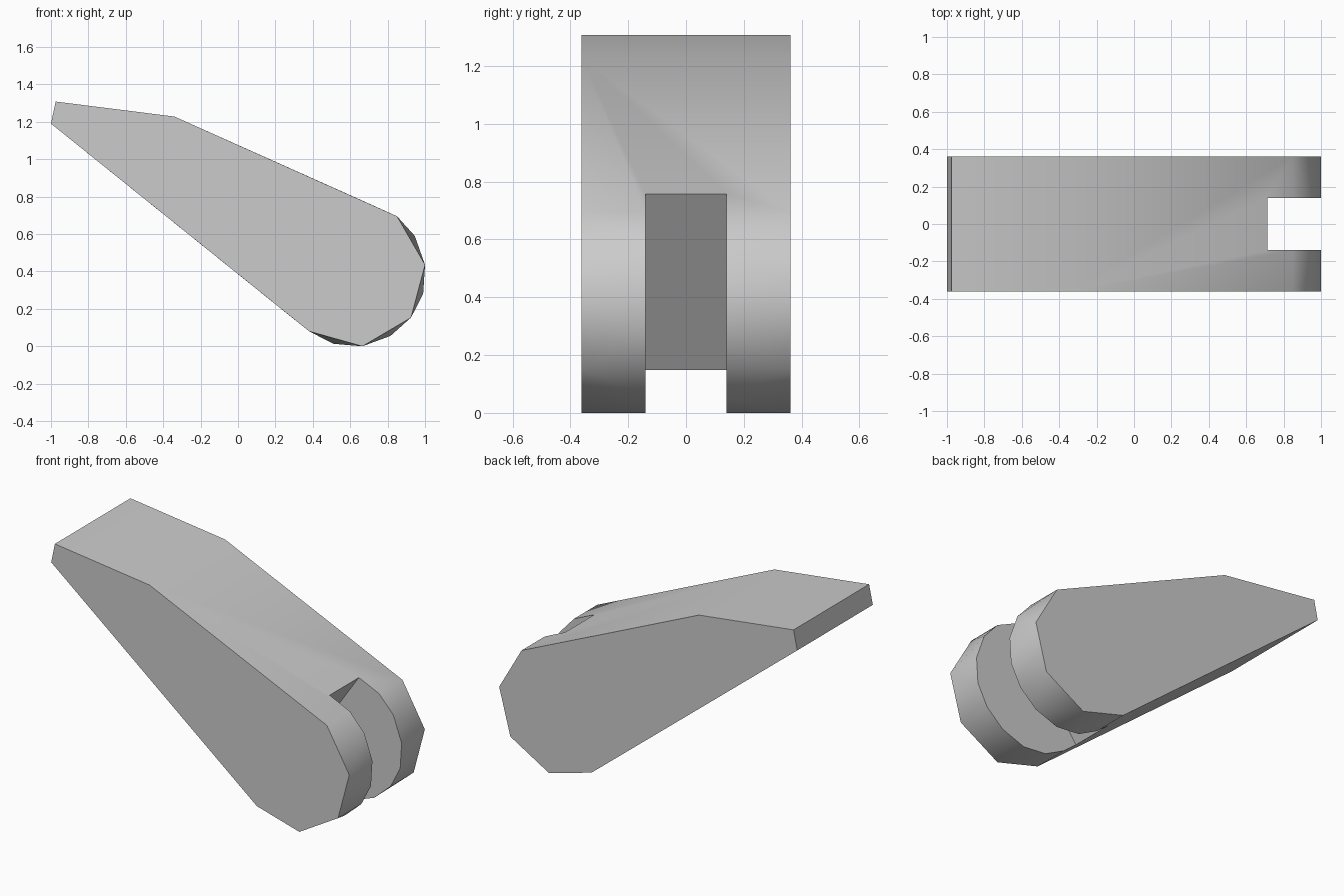
import bpy
import bmesh
from math import radians

if "Cube" in bpy.data.objects:
    bpy.data.objects.remove(bpy.data.objects["Cube"], do_unlink=True)

HALF, SLOT = 0.362, 0.14          # half width of the arm, half width of the slot

# Side profile in x, z
tip = [(-1.0, 1.19), (-0.975, 1.308), (-0.34, 1.228)]
corners = [(0.85, 0.695), (1.0, 0.435), (0.925, 0.153), (0.665, 0.0), (0.38, 0.08)]
middles = [(0.945, 0.59), (0.99, 0.28), (0.815, 0.055), (0.51, 0.013)]
slot_top, slot_bottom = (0.713, 0.757), (0.295, 0.148)

grey = bpy.data.materials.new("grey")
grey.use_nodes = True
colour = (0.6, 0.6, 0.6, 1.0)
grey.diffuse_color = colour
grey.node_tree.nodes["Principled BSDF"].inputs["Base Color"].default_value = colour

bm = bmesh.new()
cache = {}


def vert(p, y):
    if (p, y) not in cache:
        cache[p, y] = bm.verts.new((p[0], y, p[1]))
    return cache[p, y]


def face(*points):
    bm.faces.new([vert(p, y) for p, y in points])


def notched(far, near, notch):
    """Skin across the arm, cut away where the slot opens."""
    half = [(far, HALF), (near, HALF), (near, SLOT), (notch, SLOT)]
    face(*half, *[(p, -y) for p, y in reversed(half)])


# Tip and the skins above and below
for a, b in zip(tip, tip[1:]):
    face((a, -HALF), (a, HALF), (b, HALF), (b, -HALF))
notched(tip[2], corners[0], slot_top)
notched(tip[0], corners[-1], slot_bottom)

# Slot end wall
face((slot_top, -SLOT), (slot_top, SLOT), (slot_bottom, SLOT), (slot_bottom, -SLOT))

# Fork: coarse outer rim joined to a finer inner rim
rim = [corners[0]]
for mid, corner in zip(middles, corners[1:]):
    rim += [mid, corner]
for side in (-1, 1):
    out, inn = side * HALF, side * SLOT
    face(*[(p, out) for p in tip + corners])
    face(*[(p, inn) for p in [slot_top] + rim + [slot_bottom]])
    for a, m, b in zip(corners, middles, corners[1:]):
        face((a, out), (a, inn), (m, inn))
        face((a, out), (m, inn), (b, out))
        face((b, out), (m, inn), (b, inn))

bmesh.ops.recalc_face_normals(bm, faces=bm.faces)
mesh = bpy.data.meshes.new("forked_arm")
bm.to_mesh(mesh)
bm.free()
mesh.materials.append(grey)
arm = bpy.data.objects.new("forked_arm", mesh)
bpy.context.scene.collection.objects.link(arm)

# Smooth rim, crisp side edges
bpy.ops.object.select_all(action='DESELECT')
arm.select_set(True)
bpy.context.view_layer.objects.active = arm
bpy.ops.object.shade_smooth_by_angle(angle=radians(40))
